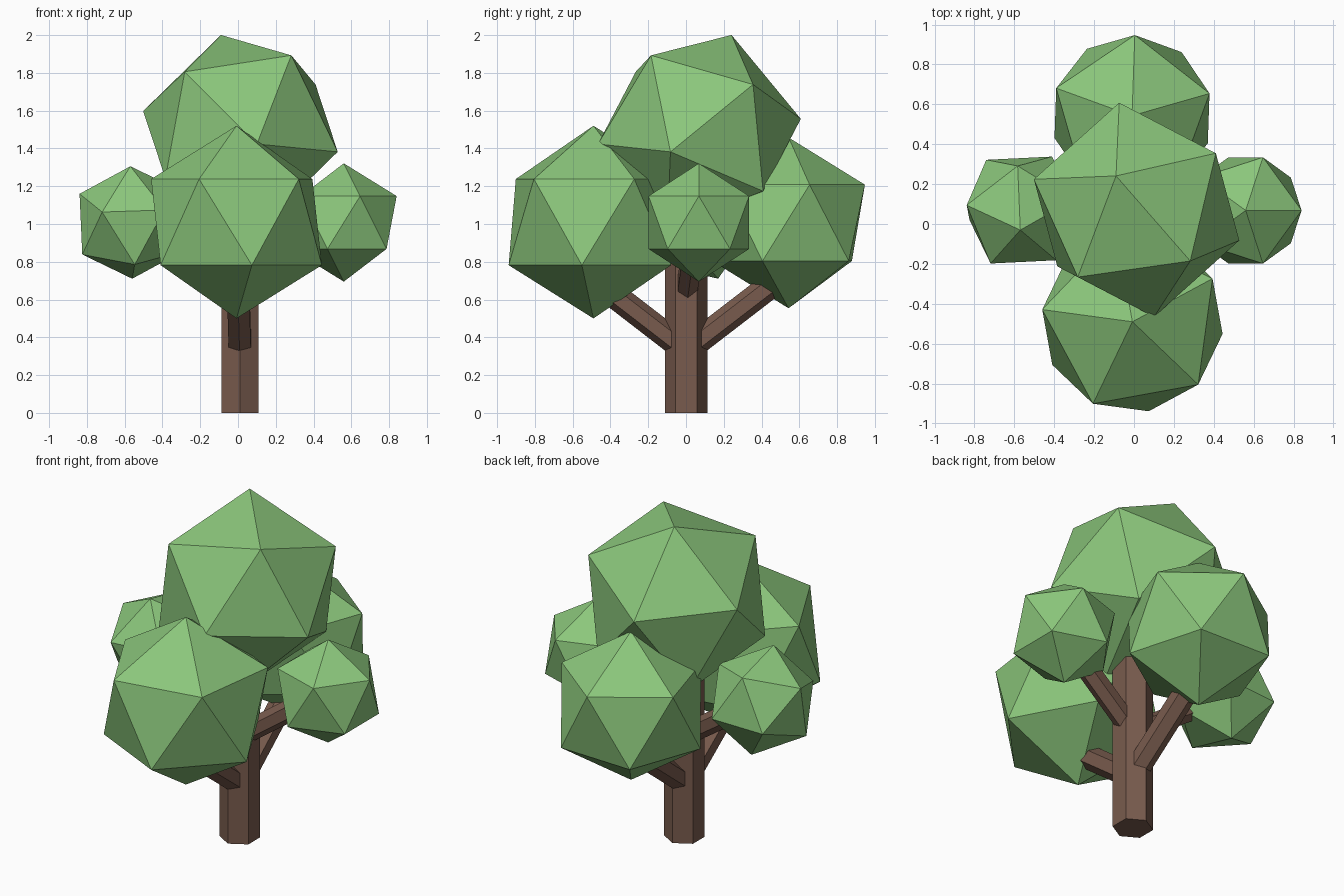
import bpy, bmesh
from math import cos, sin, pi, radians
from mathutils import Vector, Matrix

if "Cube" in bpy.data.objects:
    bpy.data.objects.remove(bpy.data.objects["Cube"])


def material(name, color):
    m = bpy.data.materials.new(name)
    m.diffuse_color = color
    m.use_nodes = True
    m.node_tree.nodes["Principled BSDF"].inputs["Base Color"].default_value = m.diffuse_color
    return m


leaf = material("leaf_green", (0.26, 0.57, 0.2, 1))
bark = material("bark_brown", (0.19, 0.105, 0.075, 1))


def add_object(name, bm, mat):
    bmesh.ops.recalc_face_normals(bm, faces=bm.faces)
    me = bpy.data.meshes.new(name)
    bm.to_mesh(me)
    bm.free()
    me.materials.append(mat)
    ob = bpy.data.objects.new(name, me)
    bpy.context.collection.objects.link(ob)
    return ob


def foliage(name, center, r, apex, second):
    """Icosahedron oriented by the directions of two neighbouring corners."""
    z = Vector(apex).normalized()
    s = Vector(second)
    x = (s - s.dot(z) * z).normalized()
    rot = Matrix((x, z.cross(x), z)).transposed().to_4x4()
    bm = bmesh.new()
    bmesh.ops.create_icosphere(bm, subdivisions=1, radius=r,
                               matrix=Matrix.Translation(center) @ rot)
    return add_object(name, bm, leaf)


def limb(name, start, end, r):
    """Six-sided prism between two points, one ridge on its underside."""
    start, end = Vector(start), Vector(end)
    d = (end - start).normalized()
    side = d.cross(Vector((0, 0, 1)))
    side = side.normalized() if side.length > 0.01 else Vector((1, 0, 0))
    n = side.cross(d)
    bm = bmesh.new()
    rings = [[bm.verts.new(p + r * (cos(k * pi / 3) * n + sin(k * pi / 3) * side))
              for k in range(6)] for p in (start, end)]
    for ring in rings:
        bm.faces.new(ring)
    for k in range(6):
        j = (k + 1) % 6
        bm.faces.new((rings[0][k], rings[0][j], rings[1][j], rings[1][k]))
    return add_object(name, bm, bark)


def heading(deg):
    return (cos(radians(deg)), sin(radians(deg)), 0.5)


# Trunk and four branches
limb("trunk", (0.01, 0.002, 0), (0.01, 0.002, 1.2), 0.113)
limb("front_branch", (0.01, -0.03, 0.353), (0.0, -0.48, 0.70), 0.068)
limb("back_branch", (0.01, 0.03, 0.353), (0.0, 0.52, 0.73), 0.068)
limb("right_branch", (0.04, 0.003, 0.636), (0.52, 0.05, 0.98), 0.061)
limb("left_branch", (-0.02, 0.003, 0.636), (-0.52, 0.05, 0.98), 0.061)

# Foliage clumps: upright ones turned about z, others tilted
up = (0, 0, 1)
foliage("front_foliage", (-0.008, -0.49, 1.01), 0.51, up, heading(28.3))
foliage("back_foliage", (-0.01, 0.543, 1.006), 0.452, up, heading(16))
foliage("right_foliage", (0.56, 0.068, 1.008), 0.313, up, heading(0))
foliage("left_foliage", (-0.565, 0.07, 1.008), 0.314,
        (-0.005, -0.1, 0.297), (-0.155, -0.27, 0.057))
foliage("top_foliage", (0.013, 0.071, 1.49), 0.548,
        (-0.103, 0.17, 0.51), (0.272, -0.26, 0.40))
